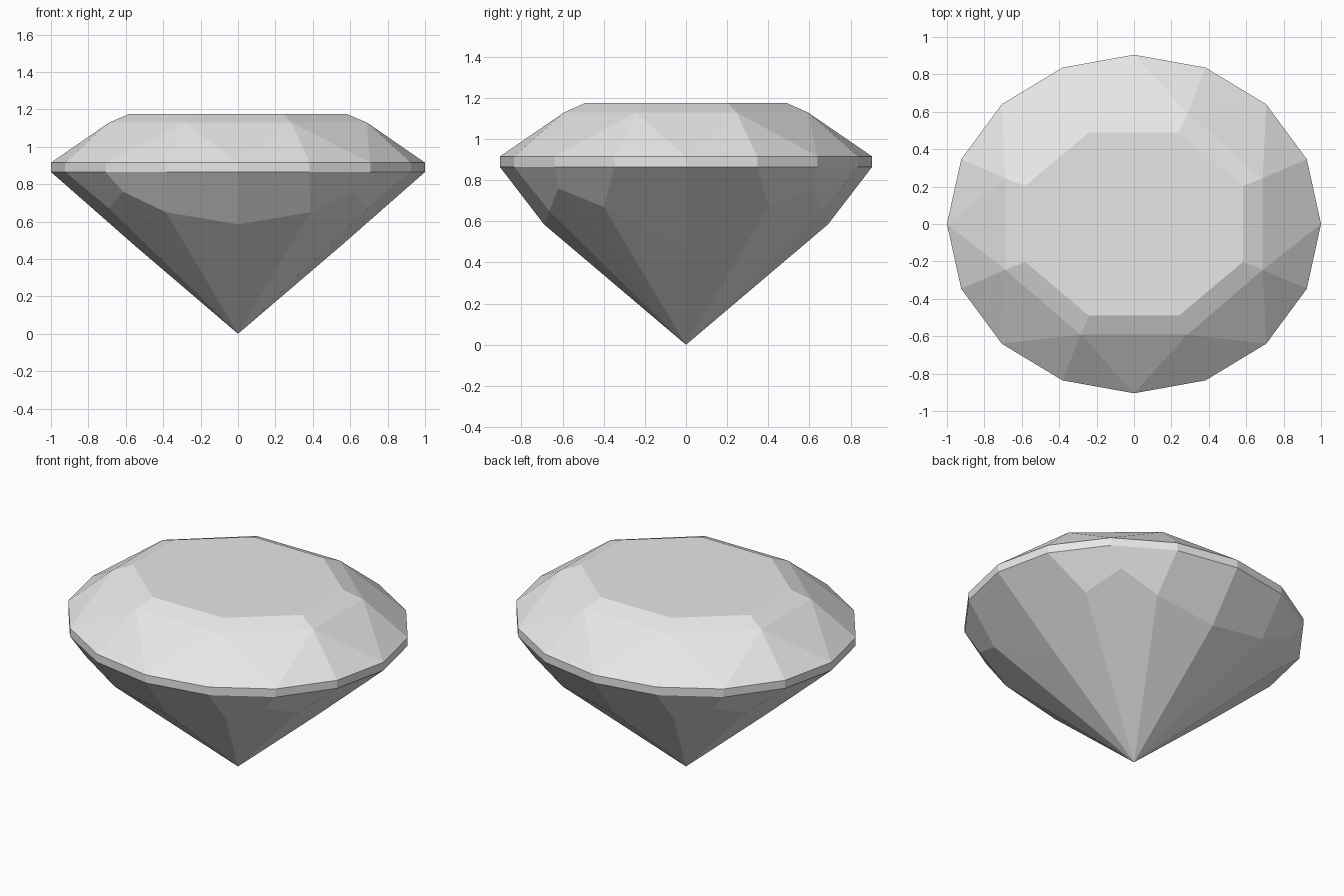
import bpy
import bmesh
from math import sin, cos, radians

cube = bpy.data.objects.get("Cube")
if cube:
    bpy.data.objects.remove(cube, do_unlink=True)

mat = bpy.data.materials.new("pale_grey_crystal")
mat.use_nodes = True
colour = (0.8, 0.8, 0.8, 1)
mat.diffuse_color = colour
mat.node_tree.nodes["Principled BSDF"].inputs["Base Color"].default_value = colour

bm = bmesh.new()


def ellipse(rx, ry, z, sides, start=0.0):
    """Ring of vertices on an oval at height z."""
    angles = [radians(start + 360 * i / sides) for i in range(sides)]
    return [bm.verts.new((rx * cos(a), ry * sin(a), z)) for a in angles]


def mirrored_ring(quarter):
    """Full ring from the points of one quarter, both ends on the axes."""
    half = quarter + [(-x, y, z) for x, y, z in quarter[-2::-1]]
    return [bm.verts.new(p) for p in half + [(-x, -y, z) for x, y, z in half[1:-1]]]


def bridge(low, high):
    n = len(low)
    for i in range(n):
        j = (i + 1) % n
        bm.faces.new((low[i], low[j], high[j], high[i]))


# Pavilion: point, uneven break line and girdle
culet = bm.verts.new((0, 0, 0))
pavilion = mirrored_ring([(0.55, 0, 0.47), (0.69, 0.4, 0.67), (0.615, 0.62, 0.76),
                          (0.385, 0.665, 0.65), (0, 0.69, 0.585)])
girdle_low = ellipse(1, 0.905, 0.865, 16)
girdle_high = ellipse(1, 0.905, 0.915, 16)
for i in range(16):
    bm.faces.new((culet, pavilion[(i + 1) % 16], pavilion[i]))
bridge(pavilion, girdle_low)
bridge(girdle_low, girdle_high)

# Crown: triangular facets rising to an eight-sided shoulder
shoulder = ellipse(0.745, 0.64, 1.13, 8, 22.5)
table = ellipse(0.63, 0.53, 1.175, 8, 22.5)
for k in range(8):
    tip, side, end = (girdle_high[(2 * k + d) % 16] for d in range(3))
    bm.faces.new((tip, side, shoulder[k]))
    bm.faces.new((side, end, shoulder[k]))
    bm.faces.new((tip, shoulder[k], shoulder[k - 1]))
bridge(shoulder, table)
bm.faces.new(table)

bmesh.ops.recalc_face_normals(bm, faces=bm.faces)
mesh = bpy.data.meshes.new("cut_gem")
bm.to_mesh(mesh)
bm.free()
mesh.materials.append(mat)
bpy.context.collection.objects.link(bpy.data.objects.new("cut_gem", mesh))
